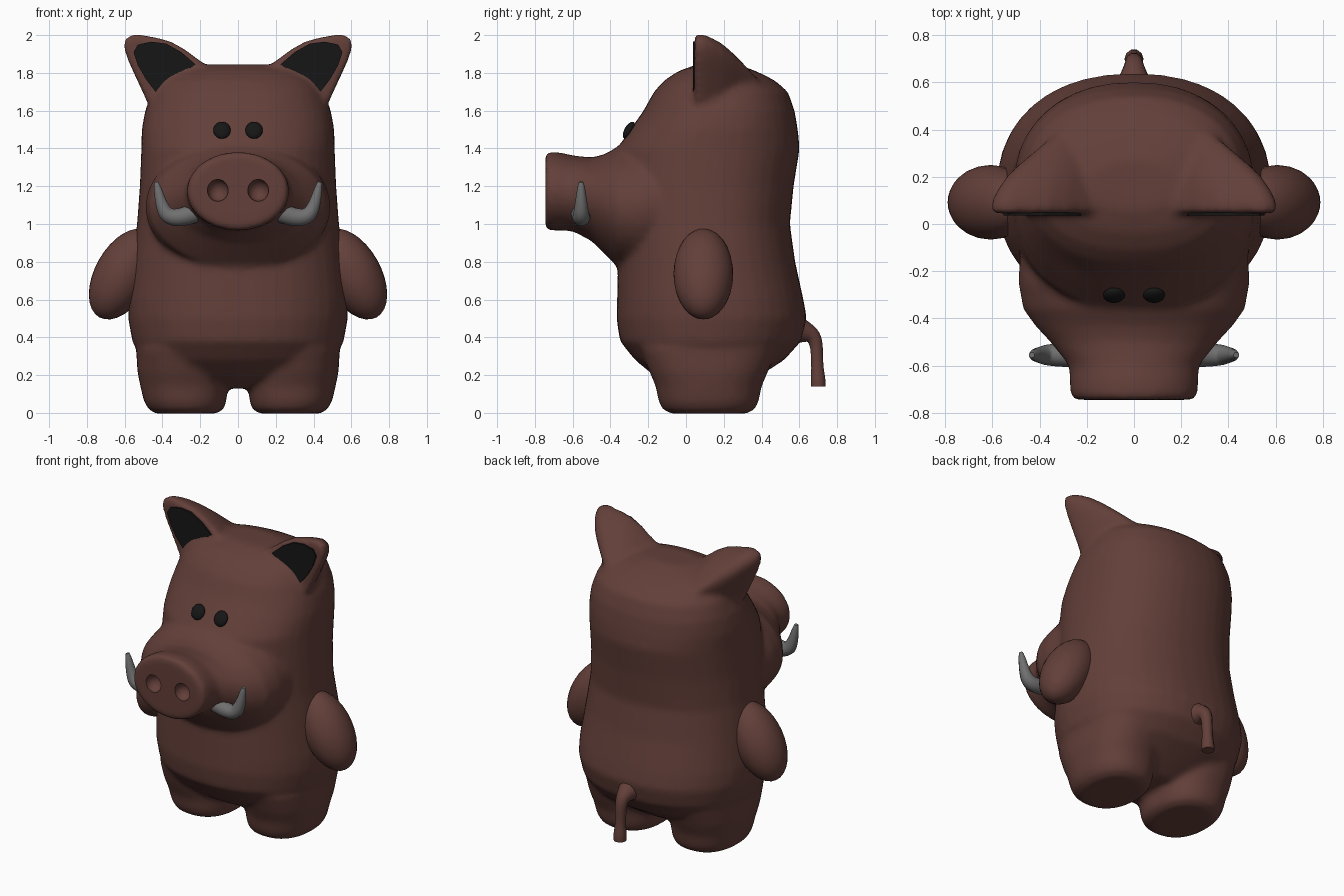
import bpy, bmesh
from math import cos, sin, pi, radians, copysign
from mathutils import Vector

if "Cube" in bpy.data.objects:
    bpy.data.objects.remove(bpy.data.objects["Cube"])


def material(name, r, g, b):
    m = bpy.data.materials.new(name)
    m.diffuse_color = (r, g, b, 1)
    m.use_nodes = True
    m.node_tree.nodes["Principled BSDF"].inputs["Base Color"].default_value = m.diffuse_color
    return m


HIDE = material("hide_brown", 0.125, 0.05, 0.041)
DARK = material("dark", 0.008, 0.008, 0.008)
IVORY = material("tusk_grey", 0.16, 0.16, 0.16)


def loft(name, rings, mat=None):
    """Closed solid skinned through rings of equal point count."""
    bm = bmesh.new()
    loops = [[bm.verts.new(p) for p in ring] for ring in rings]
    n = len(loops[0])
    for a, b in zip(loops, loops[1:]):
        for i in range(n):
            j = (i + 1) % n
            bm.faces.new((a[i], a[j], b[j], b[i]))
    bm.faces.new(loops[0])
    bm.faces.new(loops[-1])
    bmesh.ops.recalc_face_normals(bm, faces=bm.faces)
    me = bpy.data.meshes.new(name)
    bm.to_mesh(me)
    bm.free()
    ob = bpy.data.objects.new(name, me)
    bpy.context.collection.objects.link(ob)
    if mat:
        me.materials.append(mat)
    return ob


def oval(a, b, n=40, power=2.0):
    def c(t):
        return copysign(abs(t) ** (2 / power), t)
    return [(a * c(cos(2 * pi * i / n)), b * c(sin(2 * pi * i / n))) for i in range(n)]


def select(*obs):
    bpy.ops.object.select_all(action='DESELECT')
    for o in obs:
        o.select_set(True)
    bpy.context.view_layer.objects.active = obs[0]


def ellipsoid(name, loc, scale, rot=(0, 0, 0), mat=None):
    bpy.ops.mesh.primitive_uv_sphere_add(segments=28, ring_count=16, location=loc, rotation=rot)
    ob = bpy.context.object
    ob.name = name
    ob.scale = scale
    if mat:
        ob.data.materials.append(mat)
    bpy.ops.object.shade_smooth()
    return ob


def tube(name, pts, radii, mat):
    """Tapered tube along a smooth path."""
    cu = bpy.data.curves.new(name, 'CURVE')
    cu.dimensions = '3D'
    cu.bevel_depth = 1
    cu.bevel_resolution = 3
    cu.use_fill_caps = True
    sp = cu.splines.new('NURBS')
    sp.points.add(len(pts) - 1)
    for p, co, r in zip(sp.points, pts, radii):
        p.co = (*co, 1)
        p.radius = r
    sp.use_endpoint_u = True
    sp.order_u = 3
    sp.resolution_u = 5
    ob = bpy.data.objects.new(name, cu)
    bpy.context.collection.objects.link(ob)
    select(ob)
    bpy.ops.object.convert(target='MESH')
    ob = bpy.context.object
    ob.data.materials.clear()
    ob.data.materials.append(mat)
    bpy.ops.object.shade_smooth_by_angle(angle=radians(50))


# Torso and head: (z, half width, front y, back y)
torso = [(0.13, 0.15, -0.03, 0.28), (0.19, 0.36, -0.16, 0.38), (0.28, 0.51, -0.27, 0.52),
         (0.38, 0.56, -0.35, 0.61), (0.5, 0.582, -0.368, 0.64), (0.6, 0.582, -0.365, 0.622),
         (0.8, 0.56, -0.36, 0.578), (1.0, 0.535, -0.36, 0.55), (1.2, 0.52, -0.38, 0.57),
         (1.4, 0.512, -0.365, 0.602), (1.5, 0.51, -0.295, 0.592), (1.6, 0.492, -0.225, 0.575),
         (1.7, 0.455, -0.17, 0.54), (1.76, 0.41, -0.115, 0.47), (1.81, 0.33, -0.04, 0.37),
         (1.845, 0.17, 0.06, 0.27)]
parts = [loft("body", [[(x, y + (f + b) / 2, z) for x, y in oval(w, (b - f) / 2, power=2.25)]
                       for z, w, f, b in torso])]

# Snout: (y, half width, bottom z, top z)
snout = [(-0.745, 0.25, 0.985, 1.365), (-0.73, 0.27, 0.965, 1.383), (-0.66, 0.272, 0.966, 1.378),
         (-0.6, 0.275, 0.962, 1.363), (-0.5, 0.355, 0.91, 1.352), (-0.43, 0.42, 0.84, 1.37),
         (-0.36, 0.47, 0.77, 1.41), (-0.25, 0.49, 0.74, 1.44), (-0.05, 0.48, 0.74, 1.45)]
parts.append(loft("snout", [[(x, y, z + (lo + hi) / 2) for x, z in oval(w, (hi - lo) / 2)]
                            for y, w, lo, hi in snout]))

# Legs: (z, centre x, half width, half depth)
leg = [(-0.004, 0.275, 0.16, 0.2), (0.02, 0.275, 0.2, 0.245), (0.06, 0.28, 0.218, 0.265),
       (0.14, 0.285, 0.232, 0.28), (0.22, 0.295, 0.238, 0.315), (0.34, 0.3, 0.24, 0.36)]
# Ear outline seen from the front, and (y, scale) slices going backwards
ear = [(0.1, 1.8), (0.2, 1.865), (0.28, 1.925), (0.36, 1.97), (0.46, 1.995), (0.55, 2.008),
       (0.595, 1.99), (0.61, 1.95), (0.59, 1.88), (0.545, 1.78), (0.485, 1.65), (0.3, 1.58)]
slices = [(0.045, 0.985), (0.065, 1), (0.1, 0.985), (0.15, 0.92), (0.2, 0.83),
          (0.25, 0.7), (0.31, 0.52), (0.38, 0.3)]
for s in (-1, 1):
    parts.append(loft("leg", [[(s * (x + cx), y + 0.12, z) for x, y in oval(w, d, power=2.3)]
                              for z, cx, w, d in leg]))
    parts.append(loft("ear", [[(s * (0.22 + (x - 0.22) * k), y, 1.67 + (z - 1.67) * k) for x, z in ear]
                              for y, k in slices]))

# Fuse into one soft skin
select(*parts)
bpy.ops.object.join()
body = bpy.context.object
m = body.modifiers.new("fuse", 'REMESH')
m.mode = 'VOXEL'
m.voxel_size = 0.018
m = body.modifiers.new("soften", 'SMOOTH')
m.factor = 0.5
m.iterations = 8

# Nostril hollows
for s in (-1, 1):
    cut = ellipsoid("nostril_cutter", (s * 0.107, -0.745, 1.178), (0.055, 0.06, 0.058))
    cut.hide_render = True
    cut.hide_set(True)
    m = body.modifiers.new("nostril", 'BOOLEAN')
    m.operation = 'DIFFERENCE'
    m.object = cut
select(body)
bpy.ops.object.convert(target='MESH')
body = bpy.context.object
body.data.materials.clear()
body.data.materials.append(HIDE)
bpy.ops.object.shade_smooth_by_angle(angle=radians(40))
for o in [o for o in bpy.data.objects if o.name.startswith("nostril_cutter")]:
    bpy.data.objects.remove(o)

inner = [(0.225, 1.845), (0.3, 1.91), (0.38, 1.955), (0.46, 1.965), (0.53, 1.95), (0.553, 1.91),
         (0.53, 1.84), (0.49, 1.77), (0.43, 1.69), (0.33, 1.765)]
for s in (-1, 1):
    # Dark inner ears, eyes
    loft("inner_ear", [[(s * x, y, z) for x, z in inner] for y in (0.036, 0.07)], DARK)
    ellipsoid("eye", (s * 0.085, -0.302, 1.496), (0.046, 0.024, 0.05), (radians(-30), 0, 0), DARK)
    # Arms
    ellipsoid("arm", (s * 0.607, 0.092, 0.735), (0.15, 0.158, 0.262), (0, radians(-29 * s), 0), HIDE)
    # Tusks
    tube("tusk", [(s * x, -0.555, z) for x, z in
                  ((0.2, 1.07), (0.28, 1.035), (0.37, 1.035), (0.405, 1.1), (0.428, 1.2), (0.433, 1.222))],
         (0.055, 0.052, 0.045, 0.034, 0.02, 0.012), IVORY)

# Tail
tube("tail", [(0, 0.58, 0.44), (0, 0.64, 0.43), (0, 0.69, 0.39), (0, 0.695, 0.25), (0, 0.7, 0.17), (0, 0.7, 0.14)],
     (0.085, 0.055, 0.036, 0.032, 0.042, 0.04), HIDE)
